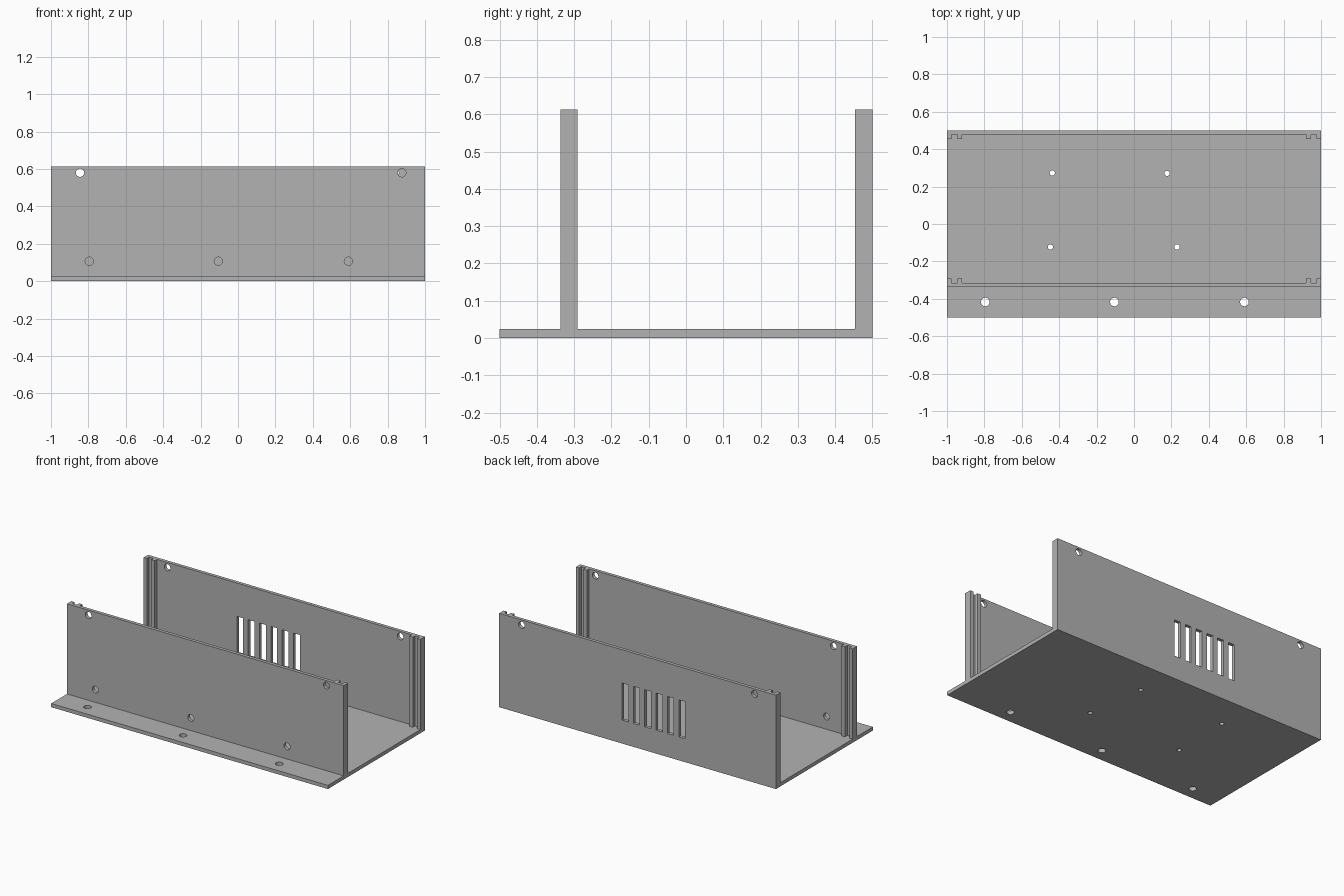
import bpy, bmesh
from mathutils import Matrix

cube = bpy.data.objects.get("Cube")
if cube:
    bpy.data.objects.remove(cube, do_unlink=True)

FLOOR, TOP, WALL, RIB = 0.024, 0.613, 0.022, 0.024
FRONT_Y, BACK_Y = -0.337, 0.5

grey = bpy.data.materials.new("plain_grey")
grey.use_nodes = True
GREY = (0.45, 0.45, 0.45, 1)
grey.diffuse_color = GREY
grey.node_tree.nodes["Principled BSDF"].inputs["Base Color"].default_value = GREY


def finish(bm, name):
    bmesh.ops.recalc_face_normals(bm, faces=bm.faces)
    mesh = bpy.data.meshes.new(name)
    bm.to_mesh(mesh)
    bm.free()
    mesh.materials.append(grey)
    ob = bpy.data.objects.new(name, mesh)
    bpy.context.collection.objects.link(ob)
    return ob


def add_box(bm, x0, x1, y0, y1, z0, z1):
    mid = Matrix.Translation(((x0 + x1) / 2, (y0 + y1) / 2, (z0 + z1) / 2))
    size = Matrix.Diagonal((x1 - x0, y1 - y0, z1 - z0, 1))
    bmesh.ops.create_cube(bm, size=1, matrix=mid @ size)


def add_drill(bm, x, y, z, radius, along_y=False):
    turn = Matrix.Rotation(1.5707963, 4, 'X') if along_y else Matrix()
    bmesh.ops.create_cone(bm, cap_ends=True, segments=32, radius1=radius, radius2=radius,
                          depth=0.1, matrix=Matrix.Translation((x, y, z)) @ turn)


# Tray: floor, mounting flange and both walls as one side profile
profile = [(-0.5, 0), (BACK_Y, 0), (BACK_Y, TOP), (BACK_Y - WALL, TOP),
           (BACK_Y - WALL, FLOOR), (FRONT_Y + WALL, FLOOR), (FRONT_Y + WALL, TOP),
           (FRONT_Y, TOP), (FRONT_Y, FLOOR), (-0.5, FLOOR)]
bm = bmesh.new()
face = bm.faces.new([bm.verts.new((-1, y, z)) for y, z in profile])
out = bmesh.ops.extrude_face_region(bm, geom=[face])
bmesh.ops.translate(bm, vec=(2, 0, 0),
                    verts=[v for v in out["geom"] if isinstance(v, bmesh.types.BMVert)])
tray = finish(bm, "tray")

# Cutters for screw holes and vent slots
bm = bmesh.new()
for x in (-0.795, -0.105, 0.59):
    add_drill(bm, x, -0.417, 0, 0.023)
    add_drill(bm, x, FRONT_Y, 0.107, 0.022, True)
for y, pair in ((FRONT_Y, (-0.845, 0.876)), (BACK_Y, (-0.845, 0.838))):
    for x in pair:
        add_drill(bm, x, y, 0.58, 0.022, True)
for x, y in ((-0.437, 0.273), (0.177, 0.271), (-0.447, -0.123), (0.23, -0.123)):
    add_drill(bm, x, y, 0, 0.014)
for i in range(6):
    x = -0.343 + i * 0.082
    add_box(bm, x, x + 0.045, 0.45, 0.55, 0.153, 0.395)
cutter = finish(bm, "hole_cutter")
cutter.hide_render = True
cutter.hide_set(True)
cut = tray.modifiers.new("holes", 'BOOLEAN')
cut.object = cutter
cut.operation = 'DIFFERENCE'
cut.solver = 'EXACT'

# Apply the cut and drop the cutter
graph = bpy.context.evaluated_depsgraph_get()
mesh = bpy.data.meshes.new_from_object(tray.evaluated_get(graph))
tray.modifiers.clear()
tray.data = mesh
bpy.data.objects.remove(cutter, do_unlink=True)

# Paired panel guide ribs at both ends of each wall
for side, y in (("front", FRONT_Y + WALL), ("back", BACK_Y - WALL - RIB)):
    for end, sign in (("right", -1), ("left", 1)):
        bm = bmesh.new()
        for inner, outer in ((0.977, 1.0), (0.92, 0.945)):
            x0, x1 = sorted((sign * inner, sign * outer))
            add_box(bm, x0, x1, y, y + RIB, FLOOR, TOP)
        finish(bm, f"{side}_{end}_guide_ribs")
